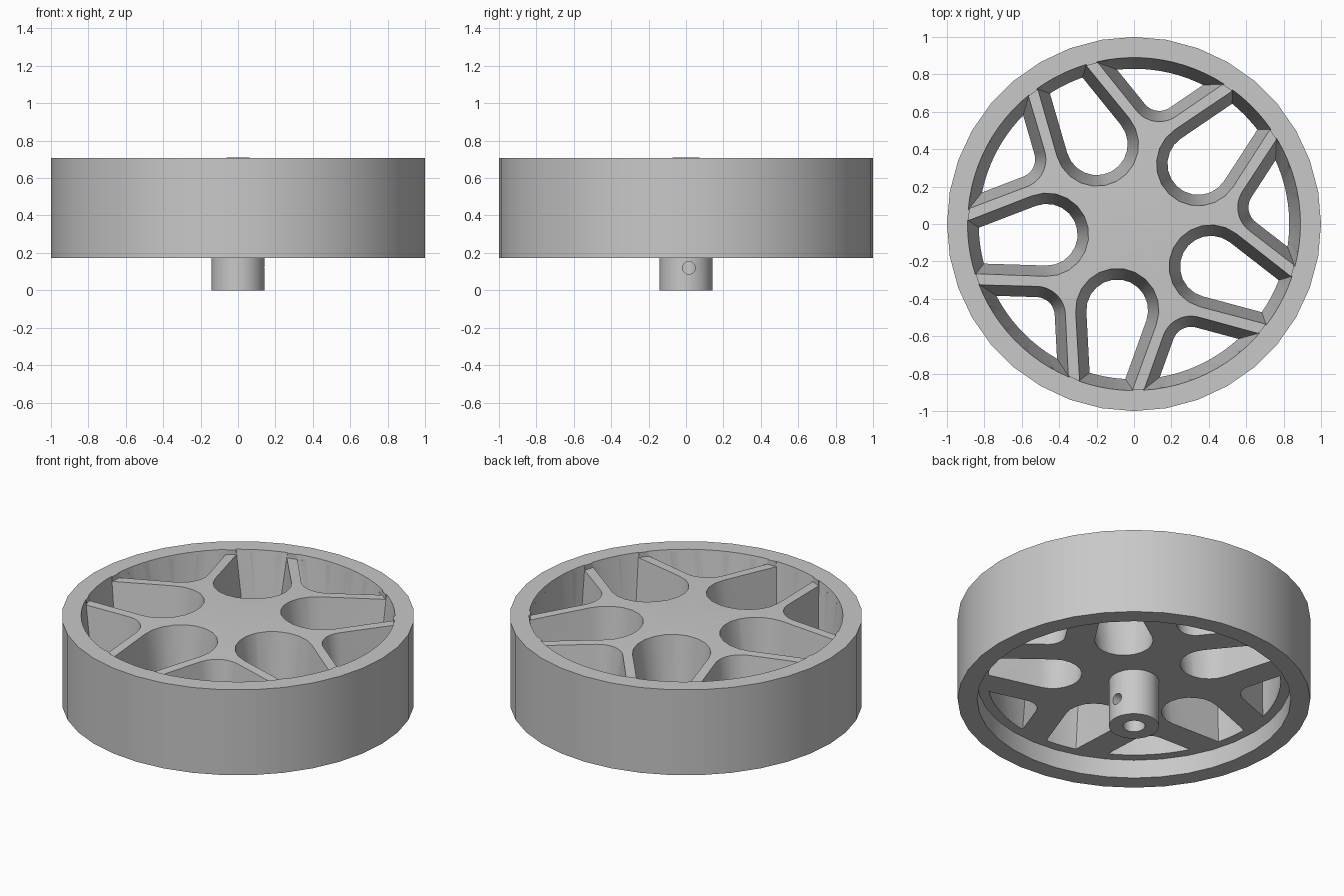
import bpy, bmesh
from math import sin, cos, pi, radians, acos
from mathutils import Matrix, Vector

old = bpy.data.objects.get("Cube")
if old:
    bpy.data.objects.remove(old, do_unlink=True)

grey = bpy.data.materials.new("plain grey")
grey.use_nodes = True
grey.diffuse_color = (0.58, 0.58, 0.58, 1)
grey.node_tree.nodes["Principled BSDF"].inputs["Base Color"].default_value = (0.58, 0.58, 0.58, 1)

TOP, PLATE, RIM = 0.708, 0.29, 0.89
DRAFT = 0.06 / (TOP - PLATE)
SPOKE = 0.05
# The two spokes beside a round window lean in by different amounts
LEAN_CCW, LEAN_CW = radians(8.8), radians(14)


def make_object(name, bm):
    bmesh.ops.recalc_face_normals(bm, faces=bm.faces)
    mesh = bpy.data.meshes.new(name)
    bm.to_mesh(mesh)
    bm.free()
    mesh.materials.append(grey)
    ob = bpy.data.objects.new(name, mesh)
    bpy.context.collection.objects.link(ob)
    return ob


def revolve(name, profile, steps=36):
    bm = bmesh.new()
    verts = [bm.verts.new((r, 0, z)) for r, z in profile]
    edges = [bm.edges.new(pair) for pair in zip(verts, verts[1:])]
    bmesh.ops.spin(bm, geom=verts + edges, cent=(0, 0, 0), axis=(0, 0, 1),
                   angle=2 * pi, steps=steps, use_duplicate=False)
    bmesh.ops.remove_doubles(bm, verts=bm.verts, dist=0.0005)
    return make_object(name, bm)


def unit(a):
    return Vector((cos(a), sin(a)))


def window(center, radius, n_ccw, n_cw, rim, n=12):
    """Rounded inner end, straight sides with the given normals, outer arc."""
    inner = [center + radius * unit(n_ccw + (2 * pi + n_cw - n_ccw) * i / n)
             for i in range(n + 1)]
    # follow both straight sides out to the rim circle
    end = n_ccw - acos((center.dot(unit(n_ccw)) + radius) / rim)
    start = n_cw + acos((center.dot(unit(n_cw)) + radius) / rim)
    return inner + [rim * unit(start + (end - start) * i / n) for i in range(n + 1)]


def cutter(center, radius, n_ccw, n_cw, angle):
    bm = bmesh.new()
    rings = []
    for z in (PLATE - 0.02, TOP + 0.02):
        d = (TOP - z) * DRAFT
        rings.append([bm.verts.new((x, y, z)) for x, y in
                      window(center, radius - d, n_ccw, n_cw, RIM - d)])
    low, high = rings
    n = len(low)
    bm.faces.new(low[::-1])
    bm.faces.new(high)
    for i in range(n):
        j = (i + 1) % n
        bm.faces.new((low[i], low[j], high[j], high[i]))
    bmesh.ops.rotate(bm, verts=bm.verts, cent=(0, 0, 0),
                     matrix=Matrix.Rotation(angle, 3, 'Z'))
    return make_object("window_cutter", bm)


# Wheel: rim, shallow cone of spokes, axle sleeve with a blind bore
wheel = revolve("wheel", [
    (0, 0.711), (0.886, 0.678), (0.886, TOP),
    (1, TOP), (1, 0.174), (RIM, 0.174), (RIM, PLATE), (0.142, PLATE),
    (0.142, 0), (0.062, 0), (0.062, 0.36), (0, 0.36)])

# Round-ended windows
u_center, u_radius = Vector((0.47, 0)), 0.225
u_ccw, u_cw = pi / 2 - LEAN_CCW, LEAN_CW - pi / 2

# Fork windows between them, each one spoke width away from its neighbours
step = radians(36)
f_radius = 0.16
f_ccw, f_cw = pi / 2 + step + LEAN_CW, -(pi / 2 + step + LEAN_CCW)
a, b = unit(f_ccw), unit(f_cw)
da = -(u_center.x * sin(LEAN_CW) + u_radius + SPOKE + f_radius)
db = -(u_center.x * sin(LEAN_CCW) + u_radius + SPOKE + f_radius)
f_center = Matrix((a, b)).inverted() @ Vector((da, db))

cutters = []
for k in range(5):
    turn = radians(43 + 72 * k)
    cutters.append(cutter(u_center, u_radius, u_ccw, u_cw, turn))
    cutters.append(cutter(f_center, f_radius, f_ccw, f_cw, turn + step))

# Set-screw hole through one side of the sleeve
bm = bmesh.new()
bmesh.ops.create_cone(bm, cap_ends=True, segments=20, radius1=0.034, radius2=0.034, depth=0.2,
                      matrix=Matrix.Translation((0.12, 0.015, 0.12)) @ Matrix.Rotation(pi / 2, 4, 'Y'))
cutters.append(make_object("screw_hole_cutter", bm))

for c in cutters:
    mod = wheel.modifiers.new("cut", 'BOOLEAN')
    mod.operation, mod.solver, mod.object = 'DIFFERENCE', 'EXACT', c
    c.hide_render = True

# Bake the cuts and drop the cutters
bpy.context.view_layer.objects.active = wheel
bpy.ops.object.select_all(action='DESELECT')
wheel.select_set(True)
for mod in list(wheel.modifiers):
    bpy.ops.object.modifier_apply(modifier=mod.name)
for c in cutters:
    bpy.data.objects.remove(c, do_unlink=True)
bpy.ops.object.shade_smooth_by_angle(angle=radians(30))
